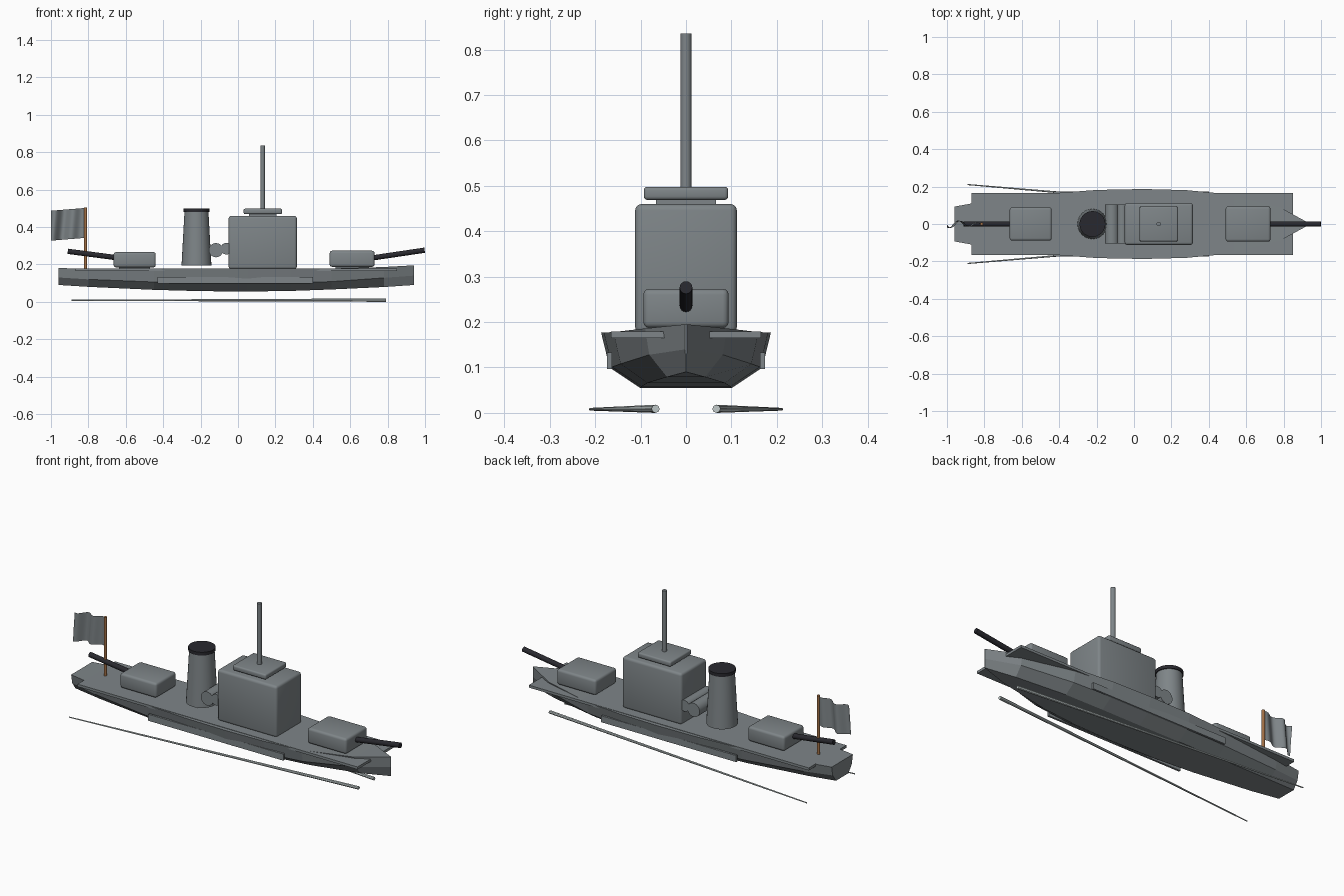
import bpy
import bmesh
import math
from mathutils import Vector

default = bpy.data.objects.get("Cube")
if default:
    bpy.data.objects.remove(default, do_unlink=True)


def material(name, colour):
    mat = bpy.data.materials.new(name)
    mat.use_nodes = True
    rgba = (*colour, 1.0)
    mat.diffuse_color = rgba
    mat.node_tree.nodes["Principled BSDF"].inputs["Base Color"].default_value = rgba
    return mat


steel = material("steel grey", (0.21, 0.235, 0.247))
dark = material("dark gunmetal", (0.022, 0.022, 0.028))
wood = material("brown wood", (0.36, 0.16, 0.06))
pale = material("pale grey", (0.52, 0.58, 0.58))


def finish(name, bm, mat, smooth=True):
    bmesh.ops.recalc_face_normals(bm, faces=bm.faces)
    mesh = bpy.data.meshes.new(name)
    bm.to_mesh(mesh)
    bm.free()
    mesh.materials.append(mat)
    obj = bpy.data.objects.new(name, mesh)
    bpy.context.collection.objects.link(obj)
    if smooth:
        mesh.shade_smooth()
        mesh.set_sharp_from_angle(angle=math.radians(35))
    return obj


def box(name, xs, ys, zs, mat=steel, bevel=0.0):
    """Box from min/max pairs, with rounded edges."""
    bm = bmesh.new()
    bmesh.ops.create_cube(bm, size=1)
    for v in bm.verts:
        v.co = [(lo + hi) / 2 + c * (hi - lo) for c, (lo, hi) in zip(v.co, (xs, ys, zs))]
    if bevel:
        bmesh.ops.bevel(bm, geom=bm.edges[:], offset=bevel, segments=3,
                        profile=0.5, affect='EDGES')
    return finish(name, bm, mat)


def rod(name, start, end, r1, r2, mat=steel, sides=24):
    """Cylinder or cone frustum between two points."""
    start, end = Vector(start), Vector(end)
    axis = end - start
    bm = bmesh.new()
    bmesh.ops.create_cone(bm, cap_ends=True, segments=sides, radius1=r1, radius2=r2,
                          depth=axis.length)
    turn = axis.to_track_quat('Z', 'Y').to_matrix()
    bmesh.ops.rotate(bm, verts=bm.verts, cent=(0, 0, 0), matrix=turn)
    bmesh.ops.translate(bm, verts=bm.verts, vec=(start + end) / 2)
    return finish(name, bm, mat)


# Hull: lofted chine sections (x, deck half width, deck z, chine z, keel half width, keel z)
stations = [
    (-0.96, 0.093, 0.180, 0.130, 0.055, 0.090),
    (-0.80, 0.122, 0.178, 0.120, 0.070, 0.080),
    (-0.45, 0.163, 0.177, 0.106, 0.092, 0.064),
    (-0.20, 0.182, 0.177, 0.101, 0.100, 0.057),
    (0.05, 0.187, 0.177, 0.100, 0.101, 0.055),
    (0.28, 0.181, 0.177, 0.101, 0.098, 0.058),
    (0.50, 0.160, 0.178, 0.108, 0.085, 0.066),
    (0.78, 0.090, 0.186, 0.128, 0.042, 0.079),
    (0.94, 0.002, 0.195, 0.140, 0.001, 0.090),
]
bm = bmesh.new()
rings = []
for x, deck_w, deck_z, chine_z, keel_w, keel_z in stations:
    half = [(deck_w, deck_z), (deck_w * 0.9, chine_z), (keel_w, keel_z)]
    outline = half + [(-y, z) for y, z in reversed(half)]
    rings.append([bm.verts.new((x, y, z)) for y, z in outline])
for a, b in zip(rings, rings[1:]):
    for i in range(len(a)):
        j = (i + 1) % len(a)
        bm.faces.new((a[i], a[j], b[j], b[i]))
bm.faces.new(rings[0])
bm.faces.new(rings[-1])
finish("hull", bm, steel, smooth=False)

# Deck plate and side armour
box("deck_plate", (-0.87, 0.85), (-0.165, 0.165), (0.165, 0.179))
for side, label in ((1, "left"), (-1, "right")):
    y = sorted((side * 0.163, side * 0.174))
    box(label + "_side_plate", (-0.43, 0.40), y, (0.097, 0.133))
    # Tapered streak trailing beside the hull
    rod(label + "_bow_wave", (0.79, side * 0.067, 0.009), (-0.89, side * 0.211, 0.008),
        0.009, 0.003, pale, 8)

# Bridge, roof and mast
box("bridge", (-0.05, 0.315), (-0.112, 0.112), (0.175, 0.46), bevel=0.014)
box("roof_collar", (0.06, 0.205), (-0.066, 0.066), (0.455, 0.472))
box("bridge_roof", (0.03, 0.235), (-0.093, 0.093), (0.469, 0.498), bevel=0.008)
rod("mast", (0.132, 0, 0.49), (0.132, 0, 0.835), 0.012, 0.012)

# Funnel and the drums between it and the bridge
rod("funnel", (-0.222, 0, 0.194), (-0.222, 0, 0.484), 0.08, 0.064, sides=32)
rod("funnel_cap", (-0.222, 0, 0.480), (-0.222, 0, 0.498), 0.069, 0.069, dark, 32)
rod("large_drum", (-0.118, -0.103, 0.276), (-0.118, 0.103, 0.276), 0.038, 0.038)
rod("small_drum", (-0.062, -0.103, 0.284), (-0.062, 0.103, 0.284), 0.031, 0.031)


# Gun turrets
def turret(label, xs, half_width, zs, muzzle, breech):
    box(label + "_turret", xs, (-half_width, half_width), zs, bevel=0.013)
    box(label + "_turret_base", (xs[0] + 0.03, xs[1] - 0.03),
        (-half_width + 0.025, half_width - 0.025), (0.172, zs[0] + 0.01))
    rod(label + "_gun", breech, muzzle, 0.014, 0.014, dark, 16)


turret("bow", (0.49, 0.73), 0.094, (0.187, 0.273), (0.998, 0, 0.276), (0.68, 0, 0.229))
turret("stern", (-0.665, -0.44), 0.089, (0.184, 0.266), (-0.91, 0, 0.270), (-0.62, 0, 0.232))

# Flagpole and waving flag
rod("flagpole", (-0.815, 0, 0.175), (-0.815, 0, 0.505), 0.008, 0.008, wood, 16)
bm = bmesh.new()
bmesh.ops.create_grid(bm, x_segments=28, y_segments=8, size=0.5)
for v in bm.verts:
    u, h = 0.5 - v.co.x, v.co.y + 0.5
    wave = 0.022 * math.sqrt(u) * math.sin(u * 11.5 + h * 0.9)
    v.co = (-0.815 - 0.185 * u, wave, 0.342 + 0.16 * h - 0.015 * u)
finish("flag", bm, steel)
